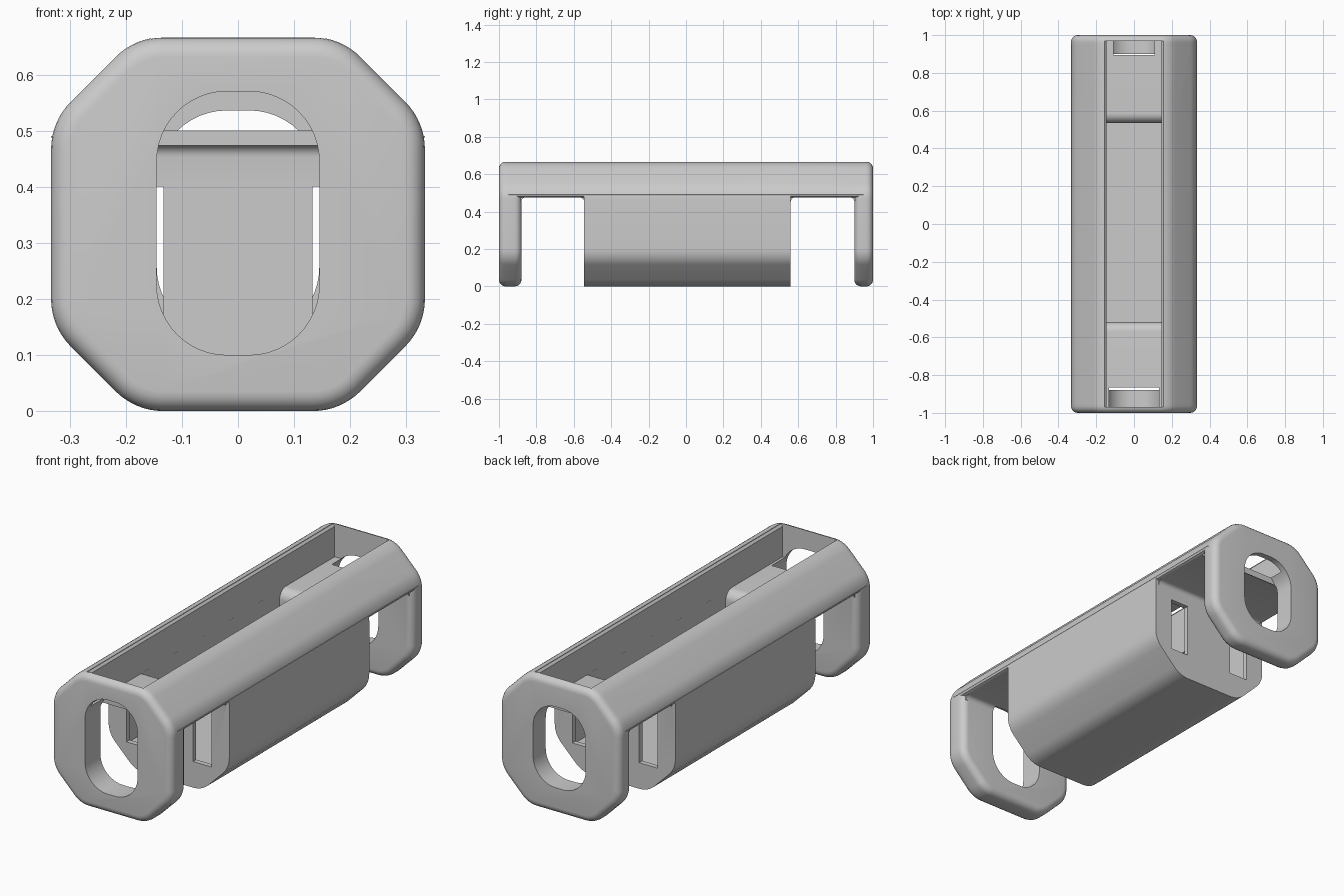
import bpy, bmesh, math
from mathutils import Vector

cube = bpy.data.objects.get("Cube")
if cube:
    bpy.data.objects.remove(cube, do_unlink=True)

grey = bpy.data.materials.new("plain_grey")
grey.use_nodes = True
colour = (0.6, 0.6, 0.6, 1)
grey.diffuse_color = colour
grey.node_tree.nodes["Principled BSDF"].inputs["Base Color"].default_value = colour

H = 0.3333   # half width and half height of the section
MID = H      # height of the section centre


def rounded(points, radius, steps=8):
    """Round every corner of a convex polygon with an arc."""
    out = []
    for i, p in enumerate(points):
        p = Vector(p)
        a = (Vector(points[i - 1]) - p).normalized()
        b = (Vector(points[(i + 1) % len(points)]) - p).normalized()
        half = a.angle(b) / 2
        centre = p + (a + b).normalized() * radius / math.sin(half)
        s = p + a * radius / math.tan(half) - centre
        e = p + b * radius / math.tan(half) - centre
        turn = s.angle(e)
        for k in range(steps + 1):
            t = k / steps
            out.append(centre + (s * math.sin((1 - t) * turn) + e * math.sin(t * turn)) / math.sin(turn))
    return out


def prism(name, points, start, end, axis="y", bevel=0):
    """Extrude a section (x,z) along y, or a section (y,z) along x."""
    bm = bmesh.new()
    place = (lambda p, d: (p[0], d, p[1])) if axis == "y" else (lambda p, d: (d, p[0], p[1]))
    caps = [[bm.verts.new(place(p, d)) for p in points] for d in (start, end)]
    faces = [bm.faces.new(c) for c in caps]
    for i in range(len(points)):
        bm.faces.new((caps[0][i - 1], caps[0][i], caps[1][i], caps[1][i - 1]))
    bmesh.ops.recalc_face_normals(bm, faces=bm.faces)
    if bevel:
        edges = {e for f in faces for e in f.edges}
        bmesh.ops.bevel(bm, geom=list(edges), offset=bevel, segments=5, profile=0.5, affect="EDGES")
    mesh = bpy.data.meshes.new(name)
    bm.to_mesh(mesh)
    bm.free()
    mesh.materials.append(grey)
    ob = bpy.data.objects.new(name, mesh)
    bpy.context.collection.objects.link(ob)
    return ob


def box(x0, x1, z0, z1):
    return [(x0, z0), (x1, z0), (x1, z1), (x0, z1)]


def combine(target, tool, operation):
    mod = target.modifiers.new("combine", "BOOLEAN")
    mod.operation, mod.solver, mod.object = operation, "EXACT", tool
    deps = bpy.context.evaluated_depsgraph_get()
    mesh = bpy.data.meshes.new_from_object(target.evaluated_get(deps))
    target.modifiers.clear()
    target.data = mesh
    bpy.data.objects.remove(tool, do_unlink=True)


# Octagonal section with soft corners
c = 0.183
octagon = rounded([(c, 0), (H, MID - c), (H, MID + c), (c, 2 * H),
                   (-c, 2 * H), (-H, MID + c), (-H, MID - c), (-c, 0)], 0.12)

# Central block, upper beam and the two end plates
body = prism("holder_body", octagon, -0.545, 0.56)
r = 0.015
under = [(-H + r, 0.475), (H - r, 0.475)]
upper = [p for p in octagon if p[1] > 0.48]
start = next(i for i, p in enumerate(upper) if p[0] > 0)
beam = under + [(H - r * 0.3, 0.475 + r * 0.3), (H, 0.475 + r)] + upper + \
    [(-H, 0.475 + r), (-H + r * 0.3, 0.475 + r * 0.3)]
combine(body, prism("beam", beam, -0.95, 0.95), "UNION")
for y0, y1 in ((-1, -0.88), (0.9, 1)):
    combine(body, prism("end_plate", octagon, y0, y1, bevel=0.035), "UNION")

# Small fillets in the upper corners of both gaps
for y, side in ((-0.88, 1), (-0.545, -1), (0.56, 1), (0.9, -1)):
    f, z = 0.022, 0.475
    arc = [(y + side * f * (1 - math.sin(t)), z - f * (1 - math.cos(t)))
           for t in [k * math.pi / 10 for k in range(6)]]
    corner = [(y - side * 0.01, z + 0.008), (y + side * f, z + 0.008)]
    corner += arc + [(y - side * 0.01, z - f)]
    combine(body, prism("fillet", corner, -0.315, 0.315, "x"), "UNION")

# Long trough in the top with a chamfered rim
trough = [(-0.145, 0.5), (0.145, 0.5), (0.145, 0.652), (0.155, 0.662), (0.155, 0.7),
          (-0.155, 0.7), (-0.155, 0.662), (-0.145, 0.652)]
combine(body, prism("trough", trough, -0.97, 0.97), "DIFFERENCE")

# Slot from the trough down into the block, with rounded lips
q = 0.05
turns = [k * math.pi / 16 for k in range(9)]
slot = [(-0.52, 0.3), (0.535, 0.3)]
slot += [(0.535 + q * (1 - math.cos(t)), 0.45 + q * math.sin(t)) for t in turns]
slot += [(0.585, 0.55), (-0.57, 0.55)]
slot += [(-0.52 - q * (1 - math.sin(t)), 0.45 + q * math.cos(t)) for t in turns]
combine(body, prism("slot", slot, -0.1449, 0.1449, "x"), "DIFFERENCE")

# Wide chamber inside the block, and a window at each side through its end walls
combine(body, prism("chamber", box(-0.25, 0.25, 0.11, 0.41), -0.52, 0.535), "DIFFERENCE")
for s in (-1, 1):
    window = box(min(s * 0.133, s * 0.235), max(s * 0.133, s * 0.235), 0.13, 0.4)
    combine(body, prism("window", window, -0.7, 0.7), "DIFFERENCE")

# Tall rounded openings in the end plates, the back one shorter
for y0, y1, z0, z1 in ((-1.1, -0.865, 0.1, 0.57), (0.895, 1.1, 0.132, 0.536)):
    hole = rounded(box(-0.145, 0.145, z0, z1), 0.125, 12)
    combine(body, prism("hole", hole, y0, y1), "DIFFERENCE")

bpy.ops.object.select_all(action="DESELECT")
body.select_set(True)
bpy.context.view_layer.objects.active = body
bpy.ops.object.shade_smooth_by_angle(angle=math.radians(30))
